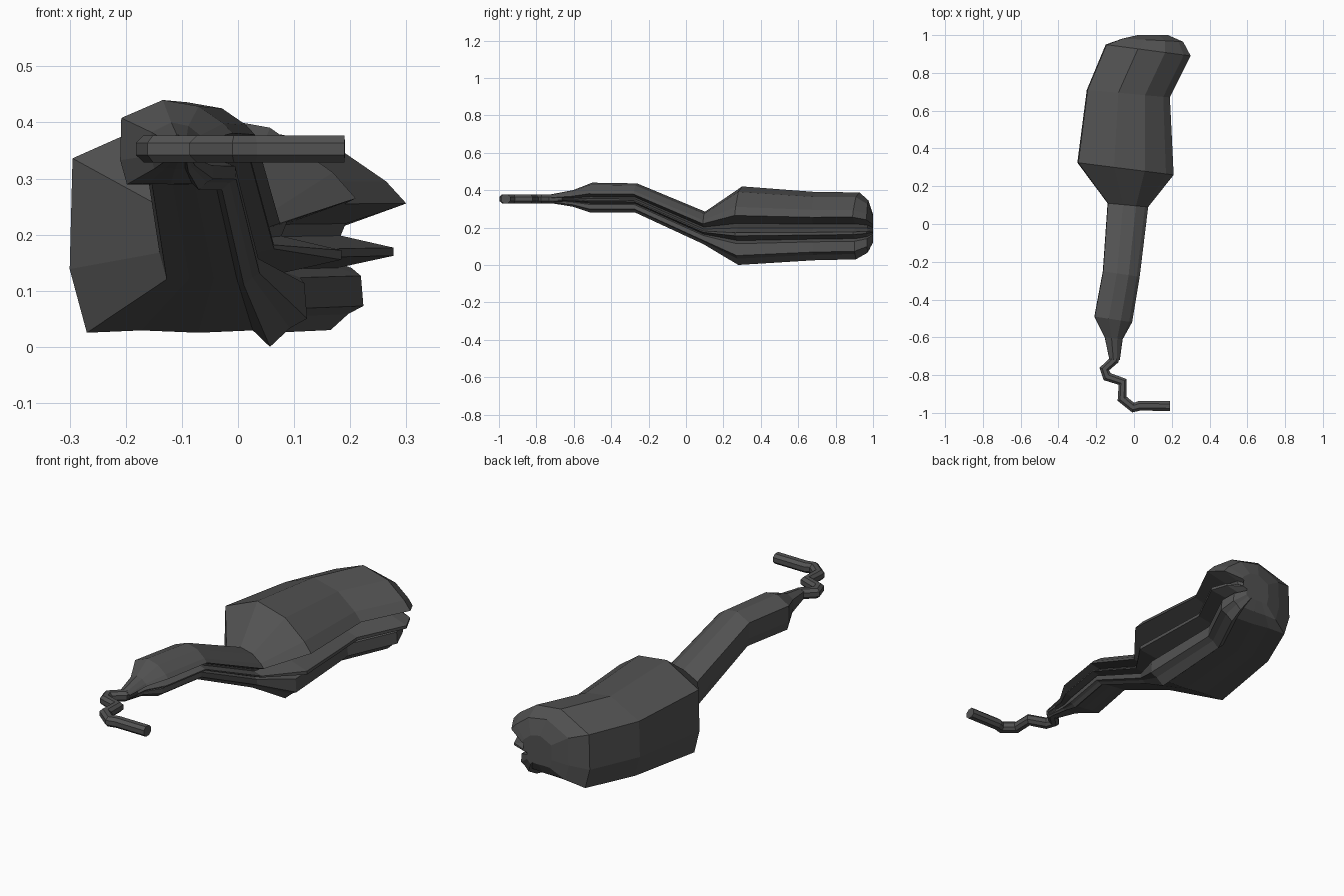
import bpy, bmesh
from mathutils import Vector

if "Cube" in bpy.data.objects:
    bpy.data.objects.remove(bpy.data.objects["Cube"])

dark = bpy.data.materials.new("dark_grey")
dark.diffuse_color = (0.085, 0.085, 0.085, 1)
dark.use_nodes = True
dark.node_tree.nodes["Principled BSDF"].inputs["Base Color"].default_value = dark.diffuse_color


def finish(name, bm):
    bmesh.ops.recalc_face_normals(bm, faces=bm.faces)
    mesh = bpy.data.meshes.new(name)
    bm.to_mesh(mesh)
    bm.free()
    mesh.materials.append(dark)
    obj = bpy.data.objects.new(name, mesh)
    bpy.context.collection.objects.link(obj)
    return obj


def loft(name, rings):
    bm = bmesh.new()
    loops = [[bm.verts.new(p) for p in ring] for ring in rings]
    n = len(loops[0])
    for a, b in zip(loops, loops[1:]):
        for i in range(n):
            j = (i + 1) % n
            bm.faces.new((a[i], a[j], b[j], b[i]))
    caps = [bm.faces.new(loops[0][::-1]), bm.faces.new(loops[-1])]
    bmesh.ops.triangulate(bm, faces=caps)
    return finish(name, bm)


# Cross-section in unit box: smooth shell on the left, stacked folds on the right
profile = [(.38, 1), (.70, .93), (.92, .74), (1, .63), (.76, .53), (.74, .47),
           (.95, .41), (.95, .37), (.73, .31), (.82, .27), (.83, .12), (.77, .08),
           (.70, 0), (.64, .07), (.45, .06), (.25, .07), (.06, .06), (0, .33), (.01, .80)]

# Stations: y at left, y at right, x min, x max, z min, z max
stations = [
    (-.72, -.72, -.13, -.075, .33, .378),
    (-.60, -.61, -.155, -.06, .312, .40),
    (-.49, -.52, -.21, -.01, .28, .44),
    (-.25, -.28, -.165, .03, .28, .436),
    (.11, .09, -.14, .075, .11, .285),
    (.325, .26, -.30, .21, .0, .42),
    (.71, .67, -.25, .19, .025, .39),
    (.95, .89, -.15, .30, .03, .388),
    (.982, .965, -.06, .26, .065, .345),
    (1.0, 1.0, .02, .18, .12, .27),
]
rings = [[(x0 + u * (x1 - x0), yl + u * (yr - yl), z0 + v * (z1 - z0))
          for u, v in profile] for yl, yr, x0, x1, z0, z1 in stations]
loft("handset_body", rings)

# Bent cable, mitred square-rounded tube
path = [(-.10, -.66), (-.105, -.72), (-.157, -.768), (-.143, -.808), (-.06, -.836),
        (-.063, -.925), (-.005, -.972), (.03, -.962), (.19, -.964)]
pts = [Vector((x, y, .353)) for x, y in path]
octagon = [(1, .45), (.45, 1), (-.45, 1), (-1, .45), (-1, -.45), (-.45, -1), (.45, -1), (1, -.45)]
cable = []
for i, p in enumerate(pts):
    before = (p - pts[max(i - 1, 0)]).normalized()
    after = (pts[min(i + 1, len(pts) - 1)] - p).normalized()
    t = (before + after).normalized()
    side = Vector((-t.y, t.x, 0))
    cable.append([p + side * .026 * a + Vector((0, 0, .024 * b)) for a, b in octagon])
loft("cable", cable)
